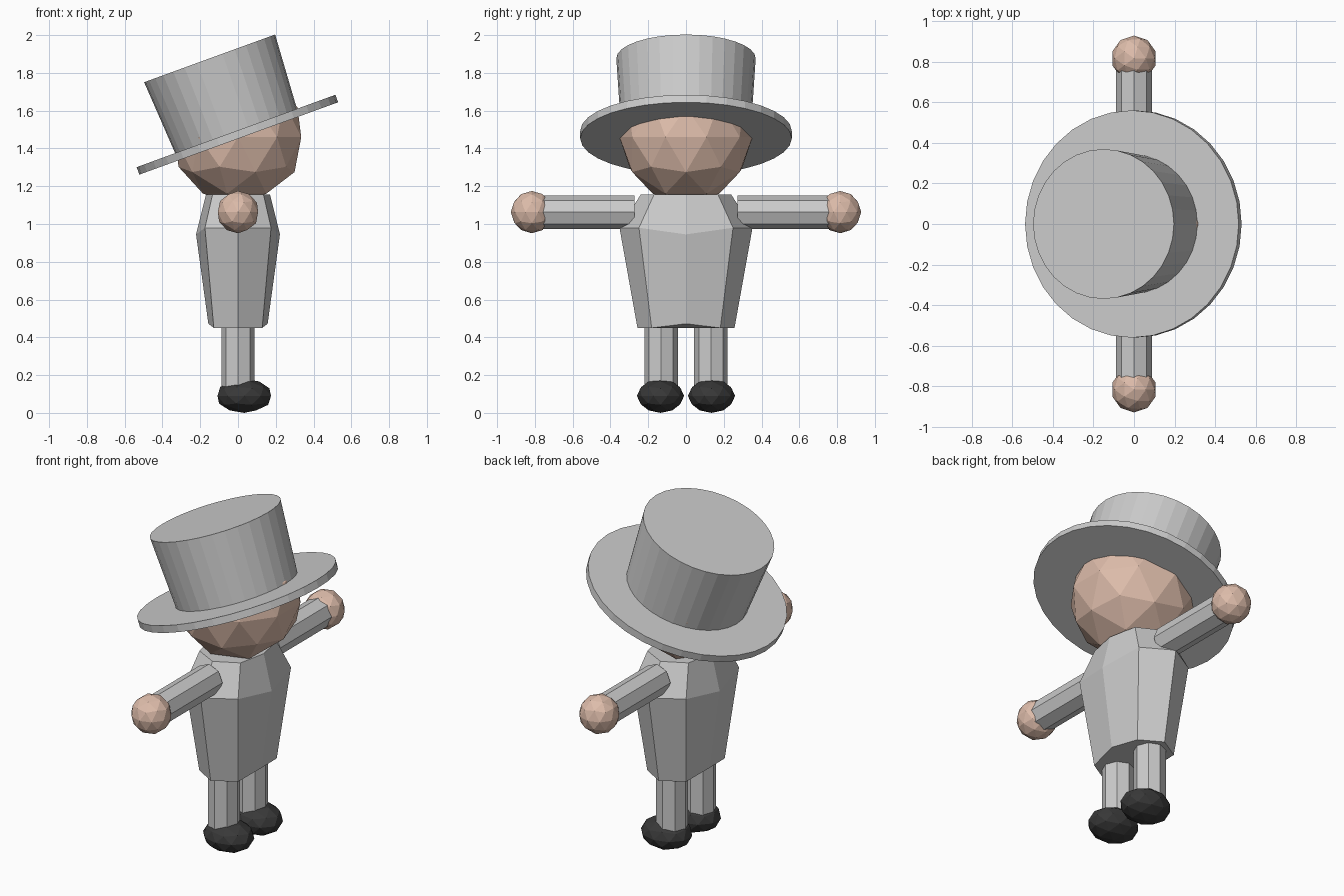
import bpy, bmesh, math
from mathutils import Matrix, Vector

if "Cube" in bpy.data.objects:
    bpy.data.objects.remove(bpy.data.objects["Cube"])


def material(name, rgb):
    m = bpy.data.materials.new(name)
    m.diffuse_color = (*rgb, 1)
    m.use_nodes = True
    m.node_tree.nodes["Principled BSDF"].inputs["Base Color"].default_value = m.diffuse_color
    return m


GREY = material("cloth grey", (0.6, 0.6, 0.6))
SKIN = material("skin", (0.72, 0.50, 0.40))
BLACK = material("shoe black", (0.04, 0.04, 0.04))


def finish(bm, name, mat):
    bmesh.ops.recalc_face_normals(bm, faces=bm.faces)
    me = bpy.data.meshes.new(name)
    bm.to_mesh(me)
    bm.free()
    me.materials.append(mat)
    ob = bpy.data.objects.new(name, me)
    bpy.context.collection.objects.link(ob)
    return ob


def ball(name, center, size, mat):
    bm = bmesh.new()
    bmesh.ops.create_icosphere(bm, subdivisions=2, radius=1,
                               matrix=Matrix.Translation(center) @ Matrix.Diagonal((*size, 1)))
    return finish(bm, name, mat)


def tube(name, start, end, r1, r2, sides, mat):
    """Capped cylinder or cone from start to end, with a vertex on the x axis."""
    start, end = Vector(start), Vector(end)
    axis = end - start
    rot = Vector((0, 0, 1)).rotation_difference(axis).to_matrix().to_4x4()
    bm = bmesh.new()
    bmesh.ops.create_cone(bm, cap_ends=True, segments=sides, radius1=r1, radius2=r2,
                          depth=axis.length,
                          matrix=Matrix.Translation((start + end) / 2) @ rot)
    return finish(bm, name, mat)


# torso: three eight-sided rings (half depth, diagonal depth, half width, z, z of front/back corner)
bm = bmesh.new()
rings = []
for dx, diag, wy, z, zc in [(0.157, 0.128, 0.257, 0.45, 0.472),
                            (0.222, 0.175, 0.352, 0.98, 0.945),
                            (0.17, 0.135, 0.24, 1.155, 1.155)]:
    d = wy * math.sqrt(0.5)
    pts = [(dx, 0, zc), (diag, d, z), (0, wy, z), (-diag, d, z),
           (-dx, 0, zc), (-diag, -d, z), (0, -wy, z), (diag, -d, z)]
    rings.append([bm.verts.new(p) for p in pts])
for low, high in zip(rings, rings[1:]):
    for i in range(8):
        j = (i + 1) % 8
        bm.faces.new((low[i], low[j], high[j], high[i]))
bm.faces.new(rings[0])
bm.faces.new(rings[-1])
finish(bm, "torso", GREY)

# head
ball("head", (0, 0, 1.46), (0.352, 0.352, 0.352), SKIN)

# top hat, tilted back by 20 degrees
tilt = Vector((-math.sin(math.radians(20)), 0, math.cos(math.radians(20))))
base = Vector((0.004, 0, 1.453))
tube("hat_brim", base, base + tilt * 0.042, 0.56, 0.56, 32, GREY)
tube("hat_crown", base + tilt * 0.04, base + tilt * 0.451, 0.343, 0.369, 32, GREY)

# limbs, mirrored left and right
for side, s in (("left", 1), ("right", -1)):
    tube(side + "_arm", (0, s * 0.272, 1.063), (0, s * 0.78, 1.063), 0.0885, 0.0885, 8, GREY)
    ball(side + "_hand", (0, s * 0.816, 1.063), (0.112, 0.112, 0.112), SKIN)
    tube(side + "_leg", (0, s * 0.132, 0.1), (0, s * 0.132, 0.52), 0.0885, 0.0885, 8, GREY)
    ball(side + "_shoe", (0.033, s * 0.135, 0.09), (0.149, 0.125, 0.09), BLACK)
